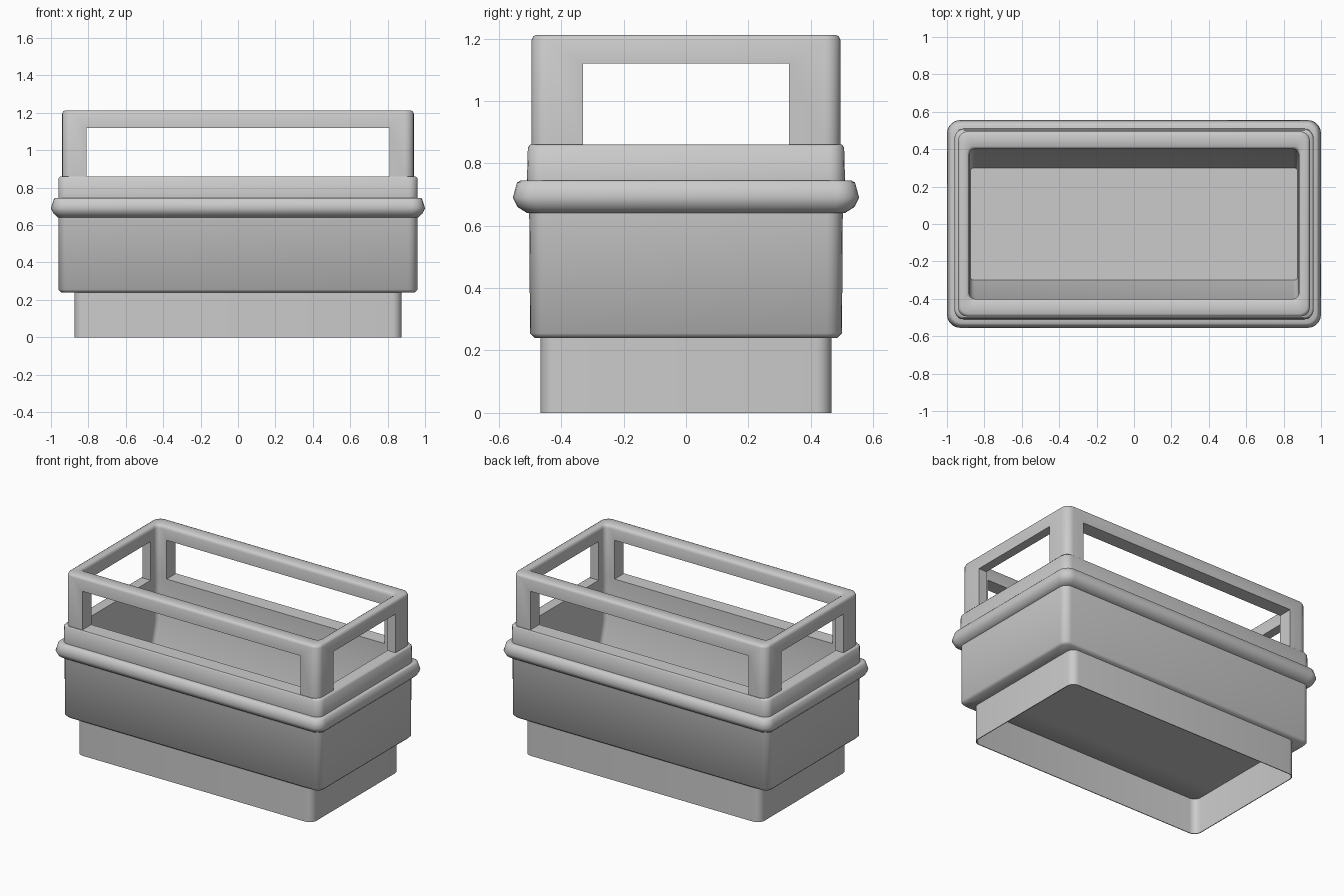
import bpy, bmesh, math

old = bpy.data.objects.get("Cube")
if old:
    bpy.data.objects.remove(old, do_unlink=True)

GREY = (0.6, 0.6, 0.6, 1)
grey = bpy.data.materials.new("plain_grey")
grey.use_nodes = True
grey.diffuse_color = GREY
grey.node_tree.nodes["Principled BSDF"].inputs["Base Color"].default_value = GREY


def ring(bm, hx, hy, z, r, seg=5):
    """Rounded rectangle of vertices at height z."""
    verts = []
    for k, (sx, sy) in enumerate(((1, 1), (-1, 1), (-1, -1), (1, -1))):
        for i in range(seg + 1):
            a = math.pi / 2 * (k + i / seg)
            verts.append(bm.verts.new((sx * (hx - r) + r * math.cos(a),
                                       sy * (hy - r) + r * math.sin(a), z)))
    return verts


def loft(name, sections, closed=False, caps=False):
    """Skin rounded rectangles (half x, half y, z, corner radius) in order."""
    bm = bmesh.new()
    rings = [ring(bm, *s) for s in sections]
    pairs = list(zip(rings, rings[1:]))
    if closed:
        pairs.append((rings[-1], rings[0]))
    for a, b in pairs:
        n = len(a)
        for i in range(n):
            j = (i + 1) % n
            bm.faces.new((a[i], a[j], b[j], b[i]))
    if caps:
        bm.faces.new(rings[0][::-1])
        bm.faces.new(rings[-1])
    bmesh.ops.recalc_face_normals(bm, faces=bm.faces)
    mesh = bpy.data.meshes.new(name)
    bm.to_mesh(mesh)
    bm.free()
    obj = bpy.data.objects.new(name, mesh)
    bpy.context.collection.objects.link(obj)
    mesh.materials.append(grey)
    return obj


def activate(obj):
    bpy.ops.object.select_all(action='DESELECT')
    obj.select_set(True)
    bpy.context.view_layer.objects.active = obj


def smooth(obj, degrees):
    activate(obj)
    bpy.ops.object.shade_smooth_by_angle(angle=math.radians(degrees))


# Thin open skirt under the tub
skirt = loft("base_skirt", [
    (0.875, 0.467, 0, 0.05), (0.875, 0.467, 0.245, 0.05),
    (0.87, 0.462, 0.245, 0.045), (0.87, 0.462, 0, 0.045)], closed=True)
smooth(skirt, 40)

# Tub: underside, outer wall, rim, inner wall, sloped lower sides, floor
tub = loft("tub", [
    (0.86, 0.30, 0.24, 0.02), (0.945, 0.485, 0.24, 0.04),
    (0.96, 0.50, 0.255, 0.05), (0.96, 0.503, 0.70, 0.05),
    (0.96, 0.51, 0.74, 0.05), (0.96, 0.507, 0.85, 0.05),
    (0.95, 0.50, 0.86, 0.045), (0.88, 0.40, 0.86, 0.03),
    (0.88, 0.40, 0.57, 0.03), (0.875, 0.30, 0.25, 0.02)], caps=True)
smooth(tub, 50)

# Bulging band around the tub
band = loft("bumper_band", [
    (0.95, 0.49, 0.64, 0.05), (0.963, 0.508, 0.64, 0.05),
    (0.985, 0.54, 0.66, 0.06), (1.0, 0.555, 0.69, 0.07),
    (0.985, 0.542, 0.738, 0.06), (0.978, 0.53, 0.745, 0.06),
    (0.95, 0.49, 0.745, 0.05)], closed=True)
smooth(band, 50)

# Guard frame: a rounded wall with wide openings on all four sides
frame = loft("guard_frame", [
    (0.94, 0.495, 0.86, 0.05), (0.94, 0.495, 1.195, 0.05),
    (0.935, 0.49, 1.207, 0.05), (0.925, 0.48, 1.212, 0.045),
    (0.893, 0.415, 1.212, 0.035), (0.883, 0.405, 1.205, 0.03),
    (0.88, 0.40, 1.19, 0.03), (0.88, 0.40, 0.86, 0.03)], closed=True)
for name, hx, hy in (("side_opening", 0.81, 2), ("end_opening", 2, 0.33)):
    cutter = loft(name, [(hx, hy, 0.7, 0.001), (hx, hy, 1.12, 0.001)], caps=True)
    cutter.hide_render = True
    cut = frame.modifiers.new(name, 'BOOLEAN')
    cut.operation = 'DIFFERENCE'
    cut.solver = 'EXACT'
    cut.object = cutter
    activate(frame)
    bpy.ops.object.modifier_apply(modifier=cut.name)
    bpy.data.objects.remove(cutter, do_unlink=True)
smooth(frame, 50)
